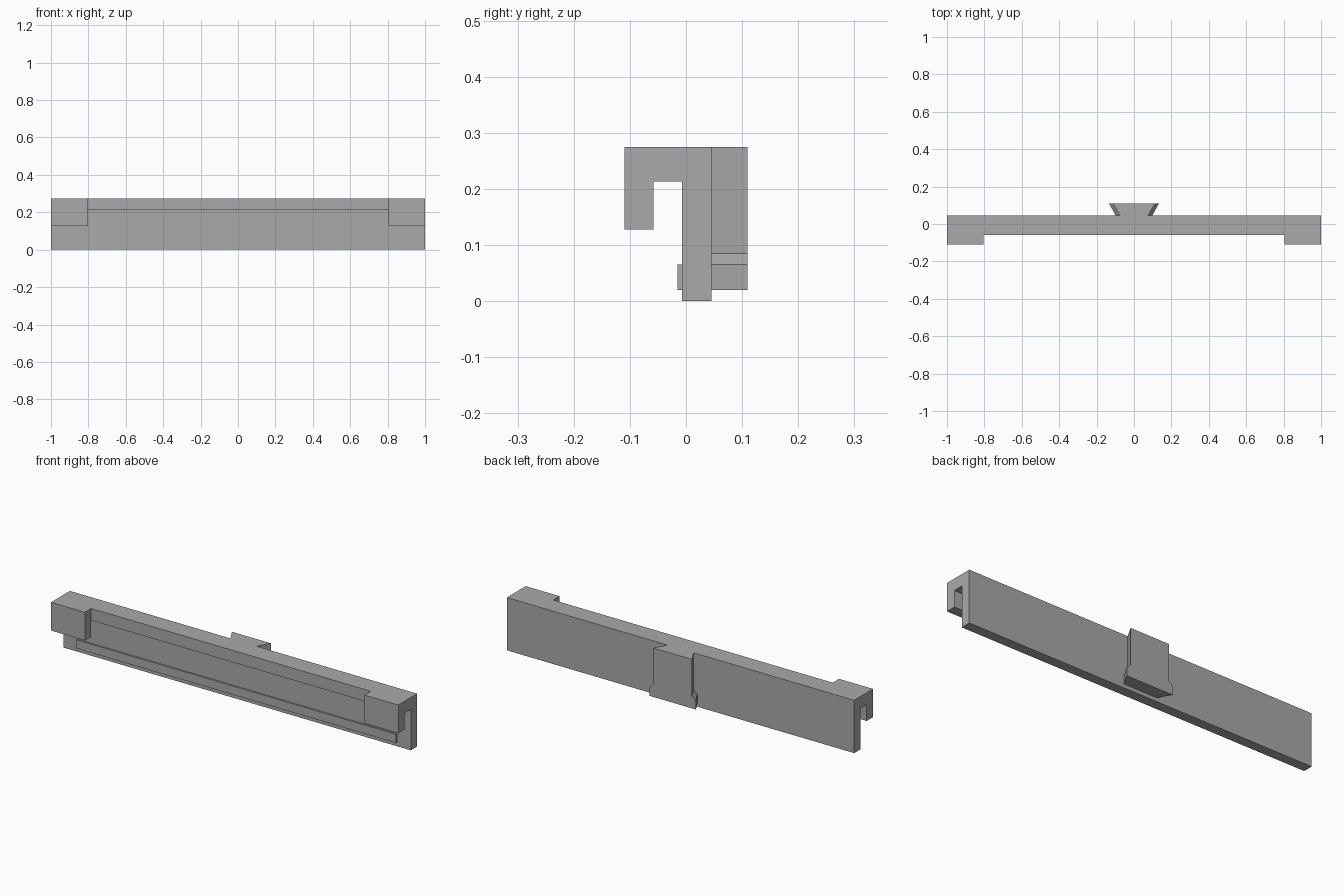
import bpy
import bmesh
import math
from mathutils import Vector

cube = bpy.data.objects.get("Cube")
if cube:
    bpy.data.objects.remove(cube, do_unlink=True)

# Single grey material
grey = bpy.data.materials.new("mid grey")
grey.use_nodes = True
colour = (0.4, 0.4, 0.4, 1)
grey.diffuse_color = colour
grey.node_tree.nodes["Principled BSDF"].inputs["Base Color"].default_value = colour


def finish(bm, name):
    bmesh.ops.dissolve_limit(bm, angle_limit=math.radians(1),
                             verts=bm.verts[:], edges=bm.edges[:])
    bmesh.ops.recalc_face_normals(bm, faces=bm.faces[:])
    mesh = bpy.data.meshes.new(name)
    bm.to_mesh(mesh)
    bm.free()
    mesh.materials.append(grey)
    obj = bpy.data.objects.new(name, mesh)
    bpy.context.collection.objects.link(obj)
    return obj


def push(bm, faces, offset):
    """Extrude faces by an offset and return the moved faces."""
    geom = bmesh.ops.extrude_face_region(bm, geom=faces)["geom"]
    verts = [g for g in geom if isinstance(g, bmesh.types.BMVert)]
    bmesh.ops.translate(bm, verts=verts, vec=offset)
    bm.normal_update()
    return [g for g in geom if isinstance(g, bmesh.types.BMFace)]


HALF, HOOK_X = 1.0, 0.805
TOP, LIP_Z, HOOK_Z = 0.275, 0.213, 0.128
BACK_Y, PLATE_Y, LIP_Y, HOOK_Y = 0.045, -0.007, -0.058, -0.11

# Rail: plate with a top lip, swept along x
bm = bmesh.new()
profile = [(BACK_Y, 0), (BACK_Y, TOP), (LIP_Y, TOP),
           (LIP_Y, LIP_Z), (PLATE_Y, LIP_Z), (PLATE_Y, 0)]
start = bm.faces.new([bm.verts.new((-HALF, y, z)) for y, z in profile])
geom = bmesh.ops.extrude_face_region(bm, geom=[start], use_keep_orig=True)["geom"]
bmesh.ops.translate(bm, vec=(2 * HALF, 0, 0),
                    verts=[g for g in geom if isinstance(g, bmesh.types.BMVert)])
bmesh.ops.recalc_face_normals(bm, faces=bm.faces[:])
for x in (-HOOK_X, HOOK_X):
    bmesh.ops.bisect_plane(bm, geom=bm.verts[:] + bm.edges[:] + bm.faces[:],
                           plane_co=(x, 0, 0), plane_no=(1, 0, 0))

# End hooks: lip ends pushed forward, then turned down
for side in (-1, 1):
    bm.normal_update()
    lip = [f for f in bm.faces if abs(f.calc_center_median().y - LIP_Y) < 1e-4
           and abs(f.normal.y) > 0.9 and f.calc_center_median().x * side > HOOK_X]
    push(bm, lip, Vector((0, HOOK_Y - LIP_Y, 0)))
    under = [f for f in bm.faces if abs(f.calc_center_median().z - LIP_Z) < 1e-4
             and abs(f.normal.z) > 0.9 and f.calc_center_median().x * side > HOOK_X
             and f.calc_center_median().y < LIP_Y]
    push(bm, under, Vector((0, 0, HOOK_Z - LIP_Z)))
finish(bm, "hooked_rail")

# Raised strip along the front of the plate
bm = bmesh.new()
bmesh.ops.create_cube(bm, size=1)
bmesh.ops.scale(bm, vec=(1.84, 0.018, 0.045), verts=bm.verts[:])
bmesh.ops.translate(bm, vec=(0, -0.006, 0.0425), verts=bm.verts[:])
finish(bm, "front_strip")

# Dovetail on the back: tapered outline, flaring to a wider foot
bm = bmesh.new()
rings = []
for z, extra in ((0.02, 0.022), (0.065, 0.022), (0.085, 0), (TOP, 0)):
    outline = [(-0.075 - extra, BACK_Y), (0.075 + extra, BACK_Y),
               (0.112 + extra, 0.11), (-0.112 - extra, 0.11)]
    rings.append([bm.verts.new((x, y, z)) for x, y in outline])
for low, high in zip(rings, rings[1:]):
    for i in range(4):
        j = (i + 1) % 4
        bm.faces.new((low[i], low[j], high[j], high[i]))
bm.faces.new(rings[0])
bm.faces.new(rings[-1])
finish(bm, "dovetail")
